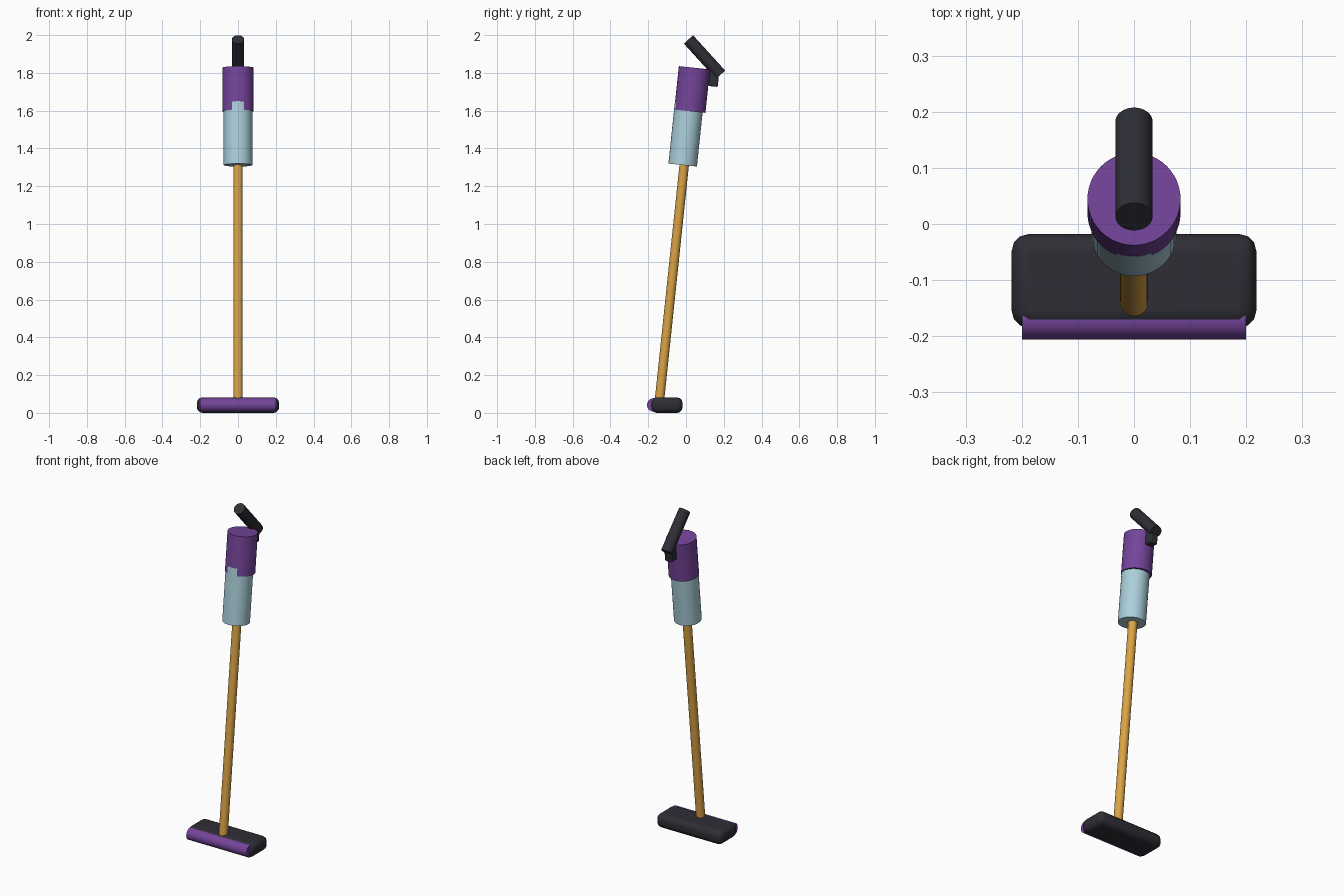
import bpy, math
from mathutils import Vector

if "Cube" in bpy.data.objects:
    bpy.data.objects.remove(bpy.data.objects["Cube"])

TILT = math.radians(6)                          # whole stick leans back
UP = Vector((0, math.sin(TILT), math.cos(TILT)))


def material(name, rgb):
    m = bpy.data.materials.new(name)
    m.diffuse_color = (*rgb, 1)
    m.use_nodes = True
    m.node_tree.nodes["Principled BSDF"].inputs["Base Color"].default_value = m.diffuse_color
    return m


PURPLE = material("purple", (0.175, 0.058, 0.325))
BLUE = material("pale_blue", (0.41, 0.63, 0.71))
GOLD = material("gold", (0.70, 0.37, 0.06))
BLACK = material("charcoal", (0.027, 0.027, 0.036))


def finish(ob, name, mat, bevel=0, segments=3):
    ob.name = name
    ob.data.materials.append(mat)
    if bevel:
        b = ob.modifiers.new("bevel", 'BEVEL')
        b.width, b.segments = bevel, segments
        b.limit_method = 'ANGLE'
    bpy.ops.object.shade_smooth_by_angle(angle=math.radians(35))
    return ob


def rod(name, a, b, r, mat, bevel=0):
    a, b = Vector(a), Vector(b)
    d = b - a
    bpy.ops.mesh.primitive_cylinder_add(
        vertices=48, radius=r, depth=d.length, location=(a + b) / 2,
        rotation=Vector((0, 0, 1)).rotation_difference(d).to_euler())
    return finish(bpy.context.object, name, mat, bevel, 2)


def box(name, lo, hi, mat, bevel, tilt=0):
    lo, hi = Vector(lo), Vector(hi)
    bpy.ops.mesh.primitive_cube_add(size=1, location=(lo + hi) / 2,
                                    rotation=(-tilt, 0, 0))
    ob = bpy.context.object
    ob.scale = hi - lo
    bpy.ops.object.transform_apply(location=False, rotation=False, scale=True)
    return finish(ob, name, mat, bevel)


def axis(z, forward=0):
    """Point on the leaning centre line at height z."""
    return Vector((0, 0.0445 + (z - 1.827) * math.tan(TILT) - forward, z))


# floor head with front roller
box("floor_head", (-0.218, -0.185, 0), (0.218, -0.018, 0.082), BLACK, 0.03)
rod("front_roller", (-0.2, -0.17, 0.042), (0.2, -0.17, 0.042), 0.036, PURPLE)

# wand, dust bin and motor body along the leaning axis
rod("wand", axis(0.05), axis(1.36), 0.025, GOLD)
rod("dust_bin", axis(1.312, 0.008), axis(1.642, 0.008), 0.0758, BLUE)
rod("motor_body", axis(1.597), axis(1.827), 0.083, PURPLE)

# handle and its mount behind the body
rod("handle_grip", (0, 0.013, 1.977), (0, 0.183, 1.79), 0.033, BLACK)
box("handle_mount", (-0.024, 0.122, 1.728), (0.024, 0.172, 1.81), BLACK, 0.006, TILT)
